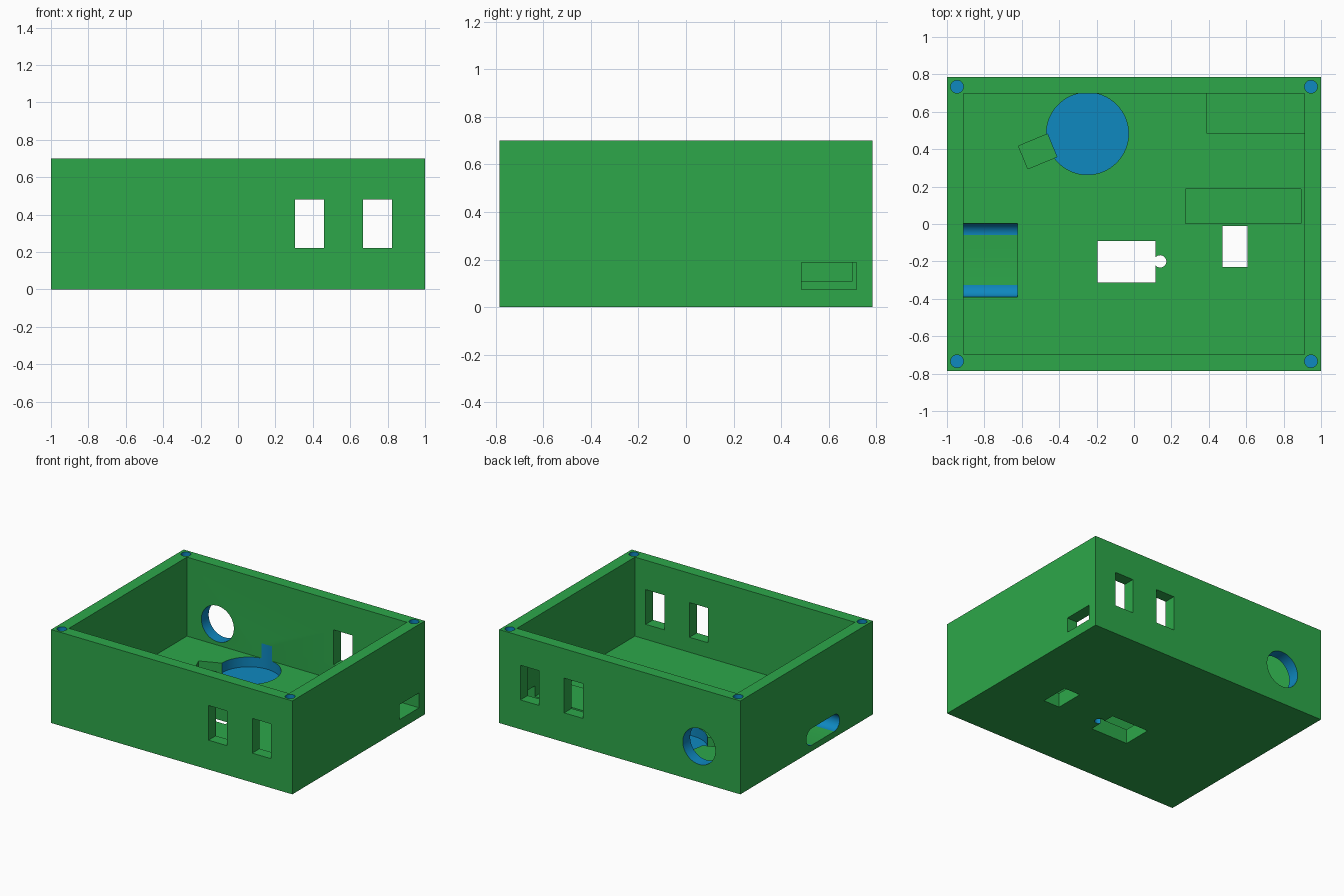
import bpy, bmesh, math
from mathutils import Vector

if "Cube" in bpy.data.objects:
    bpy.data.objects.remove(bpy.data.objects["Cube"])


def material(name, rgb):
    m = bpy.data.materials.new(name)
    m.diffuse_color = (*rgb, 1)
    m.use_nodes = True
    m.node_tree.nodes["Principled BSDF"].inputs["Base Color"].default_value = m.diffuse_color
    return m


GREEN = material("green", (0.026, 0.386, 0.068))
BLUE = material("blue", (0.0045, 0.246, 0.53))


def rect(u0, u1, v0, v1):
    return [(u0, v0), (u1, v0), (u1, v1), (u0, v1)]


def circle(cu, cv, r, n=48):
    return [(cu + r * math.cos(2 * math.pi * i / n),
             cv + r * math.sin(2 * math.pi * i / n)) for i in range(n)]


def stadium(u0, u1, cv, r, n=16):
    pts = []
    for c, start in ((u1 - r, -math.pi / 2), (u0 + r, math.pi / 2)):
        pts += [(c + r * math.cos(start + math.pi * i / n),
                 cv + r * math.sin(start + math.pi * i / n)) for i in range(n + 1)]
    return pts


def prism(name, pts, axis, lo, hi, blue_caps=False):
    """Extrude a profile along an axis; narrow (curved) side faces are blue."""
    place = {"x": lambda u, v, t: (t, u, v),
             "y": lambda u, v, t: (u, t, v),
             "z": lambda u, v, t: (u, v, t)}[axis]
    bm = bmesh.new()
    a = [bm.verts.new(place(u, v, lo)) for u, v in pts]
    b = [bm.verts.new(place(u, v, hi)) for u, v in pts]
    n = len(pts)
    for ring in (a, b):
        bm.faces.new(ring).material_index = int(blue_caps)
    for i in range(n):
        j = (i + 1) % n
        f = bm.faces.new((a[i], a[j], b[j], b[i]))
        curved = n > 4 and (a[i].co - a[j].co).length < 0.05
        f.material_index = int(curved)
    bmesh.ops.recalc_face_normals(bm, faces=bm.faces)
    me = bpy.data.meshes.new(name)
    bm.to_mesh(me)
    bm.free()
    me.materials.append(GREEN)
    me.materials.append(BLUE)
    ob = bpy.data.objects.new(name, me)
    bpy.context.collection.objects.link(ob)
    return ob


# Open tray body
HX, HY, H, FLOOR = 1.0, 0.785, 0.70, 0.108
IX, IY = 0.912, 0.698
case = prism("case", rect(-HX, HX, -HY, HY), "z", 0, H)
cutters = [prism("cavity", rect(-IX, IX, -IY, IY), "z", FLOOR, 1)]

# Matching pairs of windows through front and back walls
for x0, x1 in ((0.305, 0.46), (0.668, 0.823)):
    cutters.append(prism("window", rect(x0, x1, 0.22, 0.48), "y", -1, 1))

# Round port in the back wall
cutters.append(prism("round_port", circle(-0.658, 0.268, 0.135), "y", 0.6, 1))

# Rounded slot in the left wall that dips into the floor
cutters.append(prism("side_slot", stadium(-0.39, 0.003, FLOOR + 0.001, 0.063),
                     "x", -1.2, -0.622))

# Pocket through the right wall, and a closed floor pocket
cutters.append(prism("right_pocket", rect(0.486, 0.717, 0.075, 0.187), "x", 0.388, 1.2))
cutters.append(prism("floor_pocket", rect(0.275, 0.892, 0.002, 0.187), "z", 0.075, 0.2))

# Round floor recess with an angled notch
cutters.append(prism("round_recess", circle(-0.249, 0.483, 0.2195, 64), "z",
                     0.035, 0.22, True))
ang = math.radians(22.5)
ax = Vector((math.cos(ang), math.sin(ang)))
side = Vector((-ax.y, ax.x))
mid = Vector((-0.515, 0.388))
notch = [tuple(mid + ax * (s * 0.084) + side * (t * 0.066))
         for s, t in ((-1, -1), (1, -1), (1, 1), (-1, 1))]
cutters.append(prism("notch", notch, "z", 0.025, 0.2))

# Openings through the floor
cutters.append(prism("floor_window", rect(-0.196, 0.114, -0.312, -0.09), "z", -0.2, 0.2))
cutters.append(prism("floor_window_key", circle(0.14, -0.2, 0.033, 32), "z", -0.2, 0.21))
cutters.append(prism("small_floor_window", rect(0.473, 0.606, -0.229, -0.011), "z", -0.2, 0.2))

# Screw holes in the rim corners
for sx in (-1, 1):
    for sy in (-1, 1):
        cutters.append(prism("screw_hole", circle(sx * 0.946, sy * 0.734, 0.034, 32),
                             "z", 0.40, 1, True))

# Cut everything out of the body
bpy.context.view_layer.objects.active = case
case.select_set(True)
for c in cutters:
    c.hide_render = True
    mod = case.modifiers.new(c.name, "BOOLEAN")
    mod.operation = "DIFFERENCE"
    mod.solver = "EXACT"
    mod.object = c
    bpy.ops.object.modifier_apply(modifier=mod.name)
for c in cutters:
    bpy.data.objects.remove(c)
bpy.ops.object.shade_smooth_by_angle(angle=math.radians(30))
